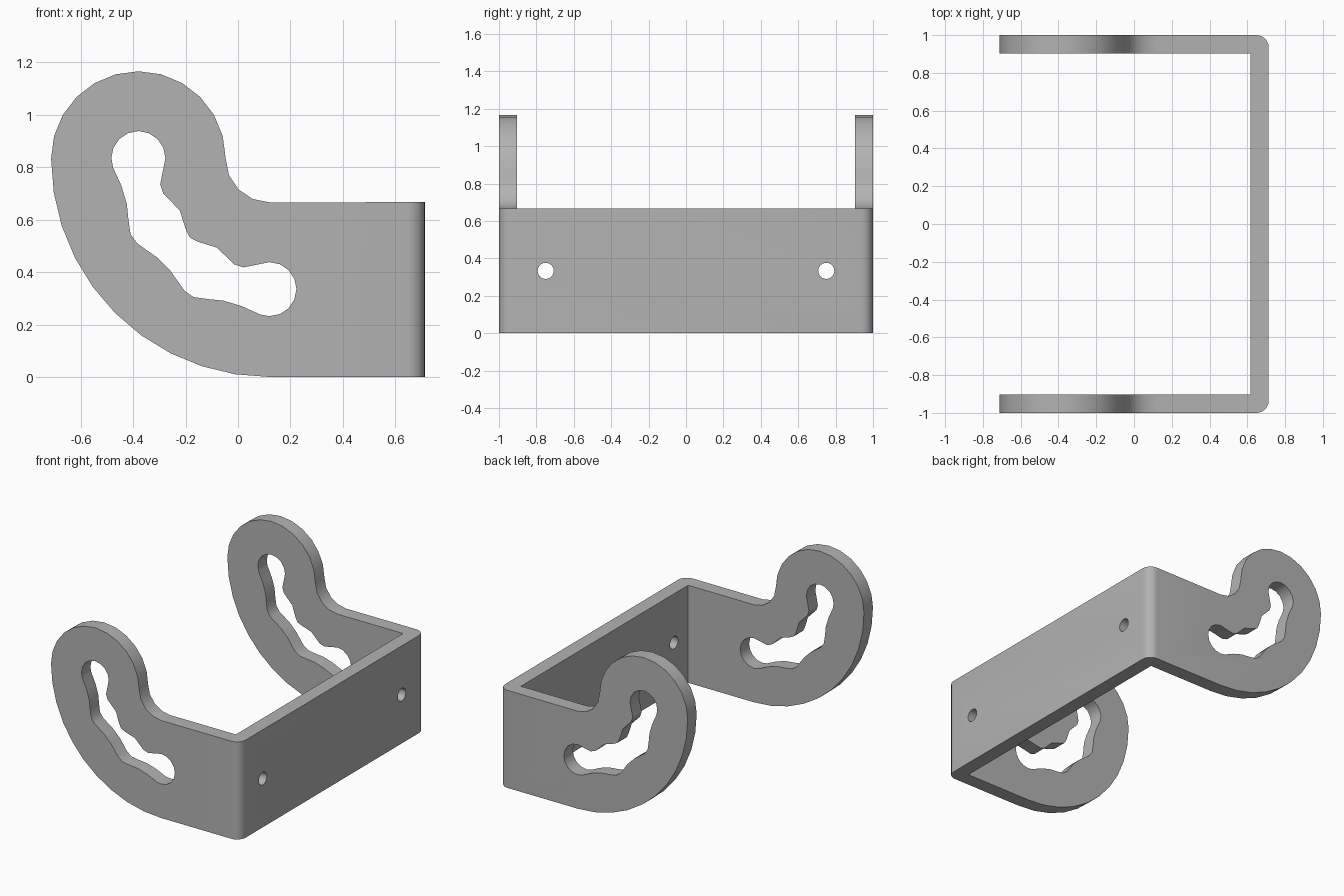
import bpy
import bmesh
from math import sin, cos, radians
from mathutils import Vector

cube = bpy.data.objects.get("Cube")
if cube:
    bpy.data.objects.remove(cube, do_unlink=True)

THICK = 0.097   # sheet thickness
RIGHT = 0.713   # outer face of the back plate
HEAD = (-0.38, 0.833)
BEND = (0.12, 0.833)

metal = bpy.data.materials.new("grey metal")
metal.use_nodes = True
grey = (0.45, 0.45, 0.45, 1)
metal.diffuse_color = grey
metal.node_tree.nodes["Principled BSDF"].inputs["Base Color"].default_value = grey


def arc(center, r, start, end, steps):
    angles = [radians(start + (end - start) * i / steps) for i in range(steps + 1)]
    return [(center[0] + r * cos(a), center[1] + r * sin(a)) for a in angles]


def prism(name, points, place, direction):
    """Extrude a closed 2D profile, placed in space by a function."""
    bm = bmesh.new()
    face = bm.faces.new([bm.verts.new(place(*p)) for p in points])
    new = bmesh.ops.extrude_face_region(bm, geom=[face])["geom"]
    verts = [v for v in new if isinstance(v, bmesh.types.BMVert)]
    bmesh.ops.translate(bm, verts=verts, vec=Vector(direction))
    bmesh.ops.recalc_face_normals(bm, faces=bm.faces)
    mesh = bpy.data.meshes.new(name)
    bm.to_mesh(mesh)
    bm.free()
    mesh.materials.append(metal)
    obj = bpy.data.objects.new(name, mesh)
    bpy.context.collection.objects.link(obj)
    return obj


def side_prism(name, points):
    return prism(name, points, lambda x, z: (x, -1.2, z), (0, 2.4, 0))


# Bent sheet: U-shaped plan with rounded outer corners
r = 0.065
inner = RIGHT - THICK
plan = [(-0.9, -1)]
plan += arc((RIGHT - r, r - 1), r, -90, 0, 6)
plan += arc((RIGHT - r, 1 - r), r, 0, 90, 6)
plan += [(-0.9, 1), (-0.9, 1 - THICK), (inner, 1 - THICK),
         (inner, THICK - 1), (-0.9, THICK - 1)]
bracket = prism("bracket", plan, lambda x, y: (x, y, -0.2), (0, 0, 1.6))

# Side silhouette: round head, sweeping belly, straight rear, fillet
outline = arc(HEAD, 0.333, 0, 180, 12)
outline += arc(BEND, 0.833, 180, 270, 10)[1:]
outline += [(0.9, 0), (0.9, 0.667)]
outline += arc(BEND, 0.167, 270, 180, 4)[:-1]
silhouette = side_prism("silhouette_cutter", outline)


# Wavy slot, symmetric about its diagonal
def mirrored(points):
    return [(z - 0.715, x + 0.715) for x, z in reversed(points)]


cap = arc((-0.38, 0.835), 0.103, 0, 180, 8)
outer_wave = [(-0.477, 0.8), (-0.445, 0.73), (-0.424, 0.66), (-0.418, 0.6),
              (-0.41, 0.545), (-0.385, 0.51), (-0.31, 0.457)]
inner_wave = [(-0.186, 0.535), (-0.2, 0.565), (-0.222, 0.635),
              (-0.285, 0.7), (-0.297, 0.735), (-0.284, 0.8)]
slot = cap + outer_wave + mirrored(outer_wave) + mirrored(cap)
slot += mirrored(inner_wave) + inner_wave
cutters = [(silhouette, "INTERSECT"), (side_prism("slot_cutter", slot), "DIFFERENCE")]

# Screw holes through the back plate
for side in (-1, 1):
    ring = arc((side * 0.75, 0.333), 0.043, 0, 360, 24)[:-1]
    hole = prism("hole_cutter", ring, lambda y, z: (0.5, y, z), (0.4, 0, 0))
    cutters.append((hole, "DIFFERENCE"))

# Apply the cuts, then discard the cutters
bpy.context.view_layer.objects.active = bracket
bracket.select_set(True)
for cutter, operation in cutters:
    cutter.hide_render = True
    mod = bracket.modifiers.new("cut", "BOOLEAN")
    mod.operation = operation
    mod.solver = "EXACT"
    mod.object = cutter
    bpy.ops.object.modifier_apply(modifier=mod.name)
    bpy.data.objects.remove(cutter, do_unlink=True)

bpy.ops.object.shade_smooth_by_angle(angle=radians(30))
